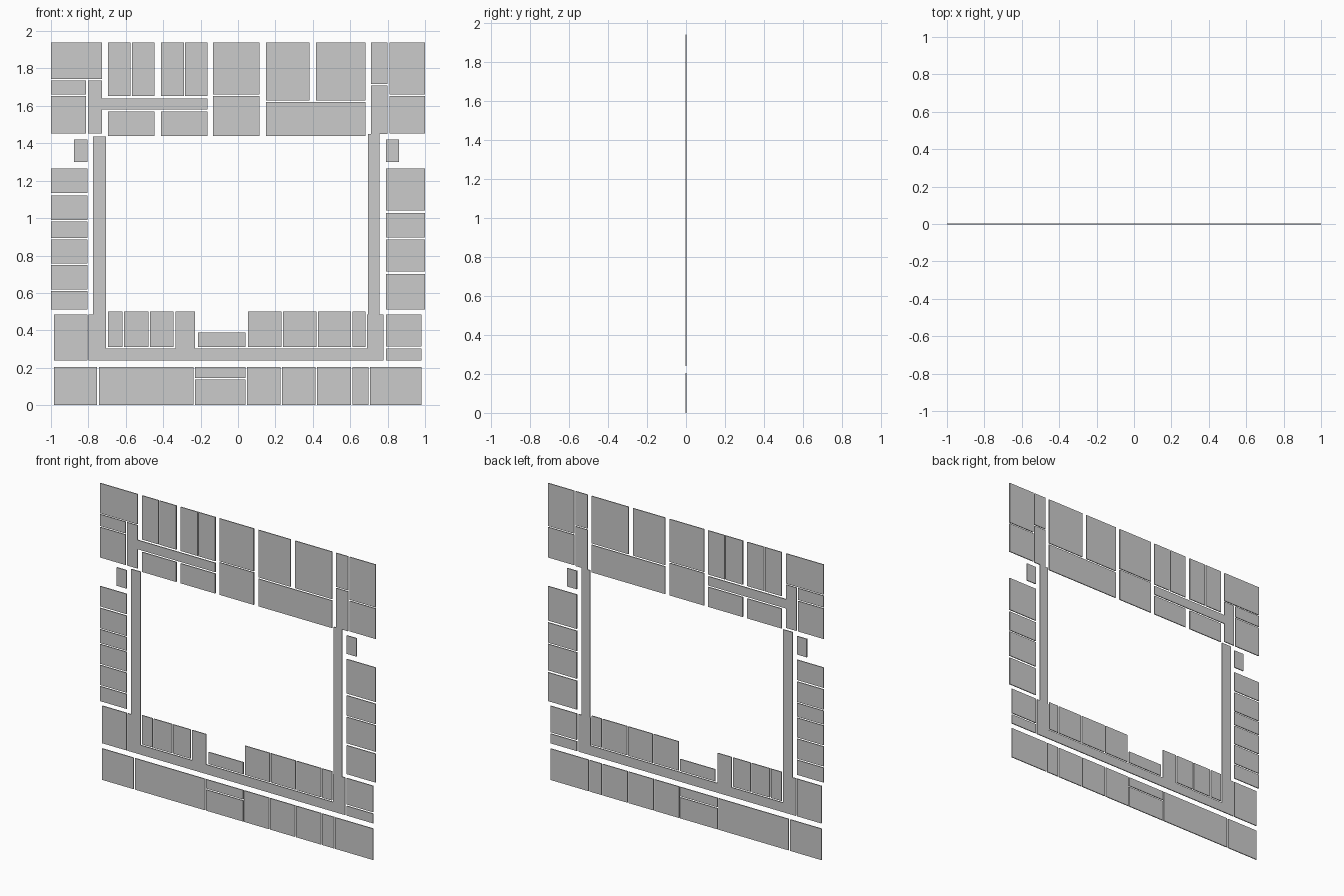
import bpy, bmesh

THICK = 0.006  # very thin panels standing in the XZ plane


def panel(name, outline):
    """Thin upright panel from an (x, z) outline."""
    bm = bmesh.new()
    face = bm.faces.new([bm.verts.new((x, -THICK / 2, z)) for x, z in outline])
    ext = bmesh.ops.extrude_face_region(bm, geom=[face])
    verts = [v for v in ext["geom"] if isinstance(v, bmesh.types.BMVert)]
    bmesh.ops.translate(bm, verts=verts, vec=(0, THICK, 0))
    bmesh.ops.recalc_face_normals(bm, faces=bm.faces)
    mesh = bpy.data.meshes.new(name)
    bm.to_mesh(mesh)
    bm.free()
    obj = bpy.data.objects.new(name, mesh)
    bpy.context.collection.objects.link(obj)
    return obj


def room(name, x0, x1, z0, z1):
    return panel(name, [(x0, z0), (x1, z0), (x1, z1), (x0, z1)])


def row(name, z0, z1, spans):
    for i, (x0, x1) in enumerate(spans, 1):
        room(f"{name}_{i}", x0, x1, z0, z1)


def column(name, x0, x1, spans):
    for i, (z0, z1) in enumerate(spans, 1):
        room(f"{name}_{i}", x0, x1, z0, z1)


# Top wing, left corner
room("top_left_corner_room", -1, -0.726, 1.743, 1.94)
column("top_left_side_room", -1, -0.813, [(1.66, 1.736), (1.453, 1.652)])

# Top wing, outer and inner rooms
row("top_outer_room", 1.652, 1.94,
    [(-0.695, -0.575), (-0.568, -0.446), (-0.413, -0.29), (-0.283, -0.163)])
row("top_inner_room", 1.44, 1.57, [(-0.695, -0.446), (-0.413, -0.163)])
column("top_middle_room", -0.133, 0.116, [(1.66, 1.94), (1.44, 1.652)])
row("top_hall_room", 1.63, 1.94, [(0.149, 0.383), (0.416, 0.683)])
room("top_long_room", 0.149, 0.683, 1.44, 1.62)
room("top_right_narrow_room", 0.712, 0.8, 1.718, 1.94)
column("top_right_corner_room", 0.811, 1, [(1.66, 1.94), (1.453, 1.652)])

# Side wings
room("left_closet", -0.877, -0.805, 1.3, 1.42)
room("right_closet", 0.79, 0.862, 1.3, 1.42)
column("left_wing_room", -1, -0.805,
       [(1.133, 1.265), (0.99, 1.122), (0.893, 0.982),
        (0.757, 0.885), (0.618, 0.748), (0.512, 0.609)])
column("right_wing_room", 0.79, 1,
       [(1.04, 1.265), (0.895, 1.027), (0.714, 0.886), (0.512, 0.7)])

# Bottom wing, ends
room("bottom_left_end_room", -0.983, -0.805, 0.24, 0.485)
column("bottom_right_end_room", 0.79, 0.982, [(0.313, 0.485), (0.24, 0.303)])

# Bottom wing, courtyard side
row("courtyard_room", 0.31, 0.5,
    [(-0.695, -0.617), (-0.609, -0.478), (-0.47, -0.344),
     (0.053, 0.232), (0.24, 0.419), (0.427, 0.603), (0.611, 0.682)])
room("courtyard_porch", -0.213, 0.04, 0.31, 0.388)

# Bottom wing, street side
row("street_room", 0, 0.205,
    [(-0.983, -0.755), (-0.744, -0.237), (0.047, 0.228), (0.235, 0.415),
     (0.423, 0.603), (0.611, 0.698), (0.706, 0.982)])
column("street_entrance", -0.23, 0.04, [(0.145, 0.205), (0, 0.137)])

# Corridors
panel("top_left_corridor",
      [(-0.802, 1.453), (-0.726, 1.453), (-0.726, 1.58), (-0.163, 1.58),
       (-0.163, 1.64), (-0.726, 1.64), (-0.726, 1.736), (-0.802, 1.736)])
panel("main_corridor",
      [(-0.798, 0.24), (0.779, 0.24), (0.779, 0.485), (0.757, 0.485),
       (0.757, 1.45), (0.8, 1.45), (0.8, 1.71), (0.712, 1.71),
       (0.712, 1.45), (0.695, 1.45), (0.695, 0.485), (0.69, 0.485),
       (0.69, 0.302), (-0.23, 0.302), (-0.23, 0.5), (-0.333, 0.5),
       (-0.333, 0.302), (-0.706, 0.302), (-0.706, 1.437), (-0.775, 1.437),
       (-0.775, 0.485), (-0.798, 0.485)])
